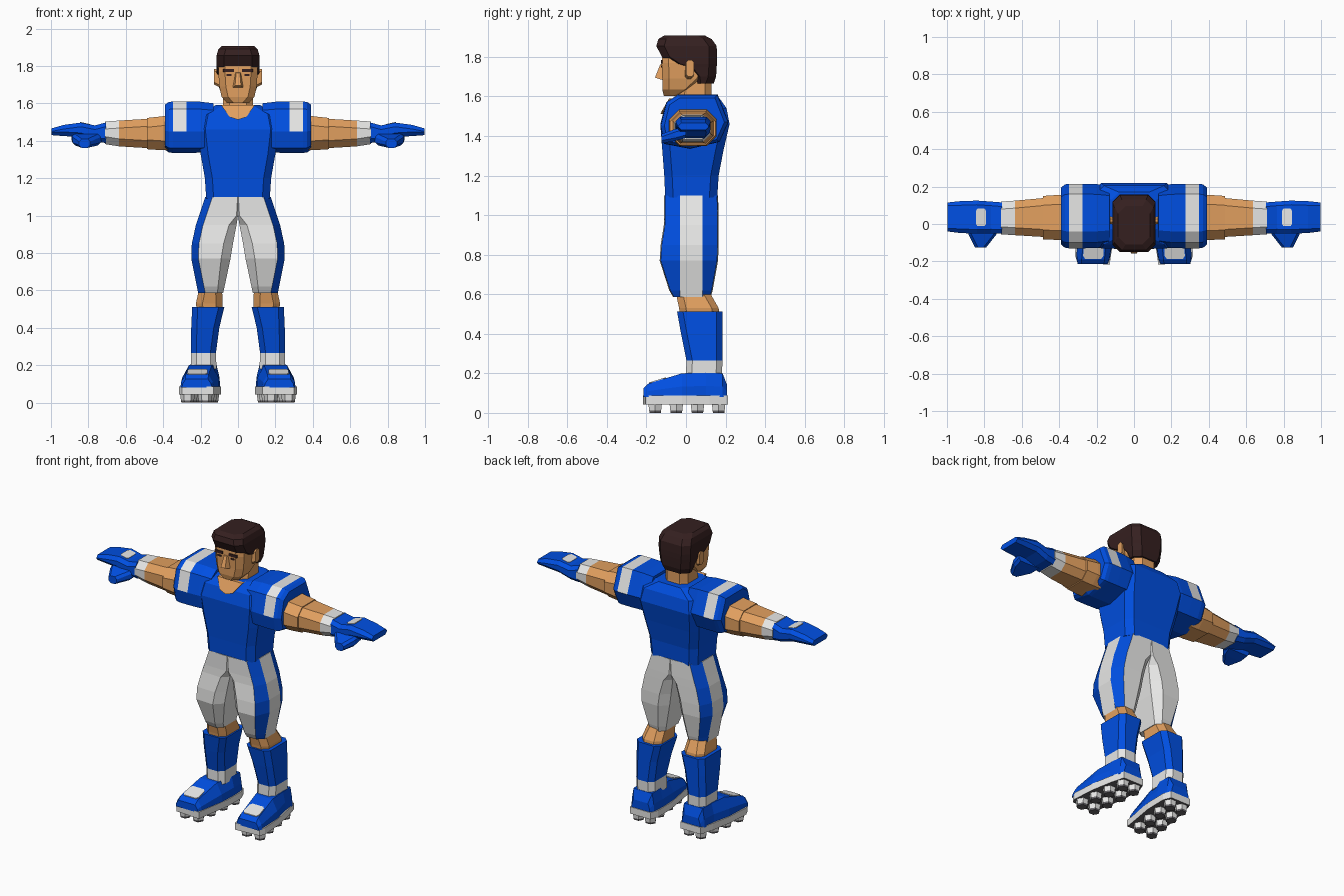
import bpy, bmesh, math


def mat(name, r, g, b):
    m = bpy.data.materials.new(name)
    m.diffuse_color = (r, g, b, 1)
    return m


BLUE = mat("kit blue", 0.0, 0.078, 0.76)
WHITE = mat("off white", 0.83, 0.83, 0.82)
SKIN = mat("skin", 0.76, 0.35, 0.115)
HAIR = mat("dark hair", 0.035, 0.014, 0.014)
DARK = mat("stud grey", 0.13, 0.125, 0.135)


def ring(axis, t, a0, a1, b0, b1, c=0.03):
    """Chamfered rectangle across an axis; (a, b) are the other two axes in x, y, z order."""
    c = min(c, (a1 - a0) * .45, (b1 - b0) * .45)
    pts = [(a0 + c, b0), (a1 - c, b0), (a1, b0 + c), (a1, b1 - c),
           (a1 - c, b1), (a0 + c, b1), (a0, b1 - c), (a0, b0 + c)]
    return [place(axis, t, a, b) for a, b in pts]


def place(axis, t, a, b):
    return {'x': (t, a, b), 'y': (a, t, b), 'z': (a, b, t)}[axis]


def loft(name, rings, mats, rule=None, mirror=False):
    """Skin a list of equal rings; rule(band, side) picks the material slot, side -1 is a cap."""
    bm = bmesh.new()
    vs = [[bm.verts.new(p) for p in r] for r in rings]
    n = len(vs[0])
    for i in range(len(vs) - 1):
        for j in range(n):
            k = (j + 1) % n
            f = bm.faces.new((vs[i][j], vs[i][k], vs[i + 1][k], vs[i + 1][j]))
            f.material_index = rule(i, j) if rule else 0
    for cap, band in ((vs[0], 0), (vs[-1], len(vs) - 2)):
        f = bm.faces.new(cap)
        f.material_index = rule(band, -1) if rule else 0
    bmesh.ops.recalc_face_normals(bm, faces=bm.faces)
    me = bpy.data.meshes.new(name)
    bm.to_mesh(me)
    bm.free()
    for m in mats:
        me.materials.append(m)
    ob = bpy.data.objects.new(name, me)
    bpy.context.collection.objects.link(ob)
    if mirror:
        ob.modifiers.new("mirror", 'MIRROR')
    return ob


def zloft(name, rows, m, c):
    # rows: z, half width, front y, back y
    return loft(name, [ring('z', z, -w, w, y0, y1, c) for z, w, y0, y1 in rows], [m])


# Torso and neck
zloft("torso", [(1.09, .17, -.105, .158), (1.2, .177, -.11, .165), (1.33, .2, -.12, .19),
                (1.46, .215, -.13, .22), (1.54, .2, -.11, .205), (1.59, .12, -.065, .17)], BLUE, .04)
zloft("neck", [(1.5, .085, -.06, .14), (1.6, .08, -.045, .13), (1.68, .08, -.03, .13)], SKIN, .035)
loft("neck_opening", [[(-.09, -.085 + d, 1.59), (.09, -.085 + d, 1.59), (.045, -.122 + d, 1.527),
                       (0, -.128 + d, 1.512), (-.045, -.122 + d, 1.527)] for d in (0, .05)], [SKIN])

# Shoulder pads with a white stripe over the upper faces
prof = [(-.13, 1.45), (-.10, 1.57), (-.04, 1.61), (.16, 1.61),
        (.215, 1.47), (.17, 1.37), (.02, 1.335), (-.11, 1.36)]
loft("shoulder_pad",
     [[(x, .04 + (y - .04) * s, 1.47 + (z - 1.47) * s) for y, z in prof]
      for x, s in ((.13, .93), (.2, .99), (.275, 1), (.347, 1), (.37, .98), (.39, .88))],
     [BLUE, WHITE], lambda i, j: 1 if i == 2 and 0 <= j < 4 else 0, True)

# Arms
loft("upper_arm", [ring('x', *r, .05) for r in (
    (.35, -.085, .155, 1.35, 1.54), (.41, -.085, .155, 1.35, 1.53), (.487, -.082, .15, 1.355, 1.522))],
    [SKIN], None, True)
loft("forearm", [ring('x', *r, .04) for r in (
    (.47, -.07, .14, 1.36, 1.518), (.635, -.06, .125, 1.37, 1.508), (.71, -.055, .12, 1.382, 1.503))],
    [SKIN, WHITE], lambda i, j: i, True)
loft("glove", [ring('x', *r, .022) for r in (
    (.705, -.052, .115, 1.388, 1.498), (.765, -.05, .12, 1.395, 1.482), (.84, -.052, .125, 1.42, 1.497),
    (.93, -.048, .122, 1.425, 1.485), (.997, -.04, .115, 1.43, 1.466))], [BLUE], None, True)
loft("thumb", [ring('y', *r, .015) for r in (
    (.0, .72, .89, 1.39, 1.45), (-.055, .735, .885, 1.375, 1.435), (-.125, .79, .85, 1.362, 1.41))],
    [BLUE], None, True)
loft("glove_patch", [[(x, y, 1.48 + (x - .785) * .21 + d) for x, y in
                      ((.79, 0), (.8, -.012), (.836, -.012), (.846, 0), (.846, .07),
                       (.836, .082), (.8, .082), (.79, .07))] for d in (-.001, .008)],
     [WHITE], None, True)


# Trousers: each half with a blue, white, blue side panel
def leg_ring(z, xi, xo, y0, y1, c):
    k = .038
    return [(xo, -.03, z), (xo, .083, z), (xo - k, y1 - .005, z), (xi + c, y1, z),
            (xi, y1 - c, z), (xi, y0 + c, z), (xi + c, y0, z), (xo - k, y0 + .005, z)]


loft("trousers", [leg_ring(*r) for r in (
    (.585, .08, .213, -.065, .125, .03), (.62, .072, .22, -.085, .135, .035),
    (.77, .04, .25, -.133, .162, .05), (.85, .027, .247, -.128, .165, .05),
    (.95, .008, .225, -.112, .165, .04), (1.0, 0, .208, -.11, .165, .008),
    (1.1, 0, .175, -.11, .162, .002))],
    [WHITE, BLUE], lambda i, j: 1 if j in (1, 7) else 0, True)

# Knees and socks
loft("knee", [ring('z', *r, .035) for r in (
    (.49, .085, .22, -.03, .17), (.53, .082, .225, -.035, .165), (.6, .085, .21, -.05, .125))],
    [SKIN], None, True)
loft("sock", [ring('z', *r, .03) for r in (
    (.18, .115, .25, .0, .182), (.265, .118, .252, .002, .184),
    (.4, .1, .25, -.025, .184), (.512, .073, .245, -.045, .184))],
    [WHITE, BLUE], lambda i, j: 0 if i == 0 else 1, True)


# Boots
def boot_ring(y, x0, x1, top, t):
    mid = .08 + (top - .08) * .45
    return [(x0, y, .08), (x1, y, .08), (x1 - .004, y, mid), (x1 - t, y, top),
            (x0 + t, y, top), (x0 + .004, y, mid)]


loft("boot", [boot_ring(*r) for r in (
    (-.215, .14, .3, .125, .02), (-.19, .13, .308, .148, .028), (-.02, .1, .302, .2, .04),
    (.1, .095, .275, .203, .02), (.185, .1, .265, .2, .015), (.208, .115, .25, .14, .015))],
    [BLUE], None, True)
loft("boot_patch", [[(x, y, .2 + (y + .02) * .306 + d) for x, y in
                     ((.175, -.186), (.262, -.186), (.272, -.17), (.268, -.115), (.255, -.1),
                      (.175, -.1), (.163, -.115), (.163, -.17))] for d in (-.003, .005)],
     [WHITE], None, True)
outline = [(.13, -.218), (.3, -.205), (.316, -.17), (.306, -.02), (.28, .12),
           (.255, .212), (.11, .212), (.09, .16), (.092, .02), (.122, -.16)]
loft("boot_sole", [[(x, y, z) for x, y in outline] for z in (.043, .06, .087)],
     [WHITE, DARK], lambda i, j: 1 if (i, j) == (0, -1) else 0, True)

# Studs: two rows of four, dark at the tip
for row in range(4):
    y = .165 - row * .107
    for col in range(2):
        x = .14 + row * .012 + col * (.085 + row * .003)
        loft("stud", [[(x + r * math.cos(a * math.pi / 3), y + r * math.sin(a * math.pi / 3), z)
                       for a in range(6)] for z, r in ((0, .033), (.012, .035), (.05, .04))],
             [DARK, WHITE], lambda i, j: 0 if i == 0 else 1, True)

# Head
zloft("head", [(1.603, .06, -.112, -.03), (1.635, .088, -.12, .03), (1.69, .1, -.12, .09),
               (1.77, .105, -.123, .12), (1.85, .1, -.12, .13)], SKIN, .035)
zloft("hair", [(1.665, .095, .035, .14), (1.7, .106, .03, .152), (1.745, .111, -.005, .155),
               (1.765, .114, -.07, .156), (1.8, .116, -.122, .157), (1.855, .115, -.15, .155),
               (1.89, .105, -.14, .13), (1.908, .085, -.11, .095)], HAIR, .04)
loft("ear", [ring('x', .095, -.005, .035, 1.685, 1.775, .012),
             ring('x', .127, 0, .04, 1.7, 1.785, .012)], [SKIN], None, True)
loft("nose", [[(-.016, -.118, 1.765), (.016, -.118, 1.765), (.03, -.115, 1.682), (-.03, -.115, 1.682)],
              [(-.01, -.13, 1.762), (.01, -.13, 1.762), (.016, -.157, 1.695), (-.016, -.157, 1.695)]], [SKIN])

# Facial details as thin plates
for name, x0, x1, z0, z1 in (("eyebrow", .022, .08, 1.767, 1.785), ("eye", .034, .062, 1.747, 1.757)):
    loft(name, [ring('y', -.127 + d, x0, x1, z0, z1, .002) for d in (0, .008)], [HAIR], None, True)
